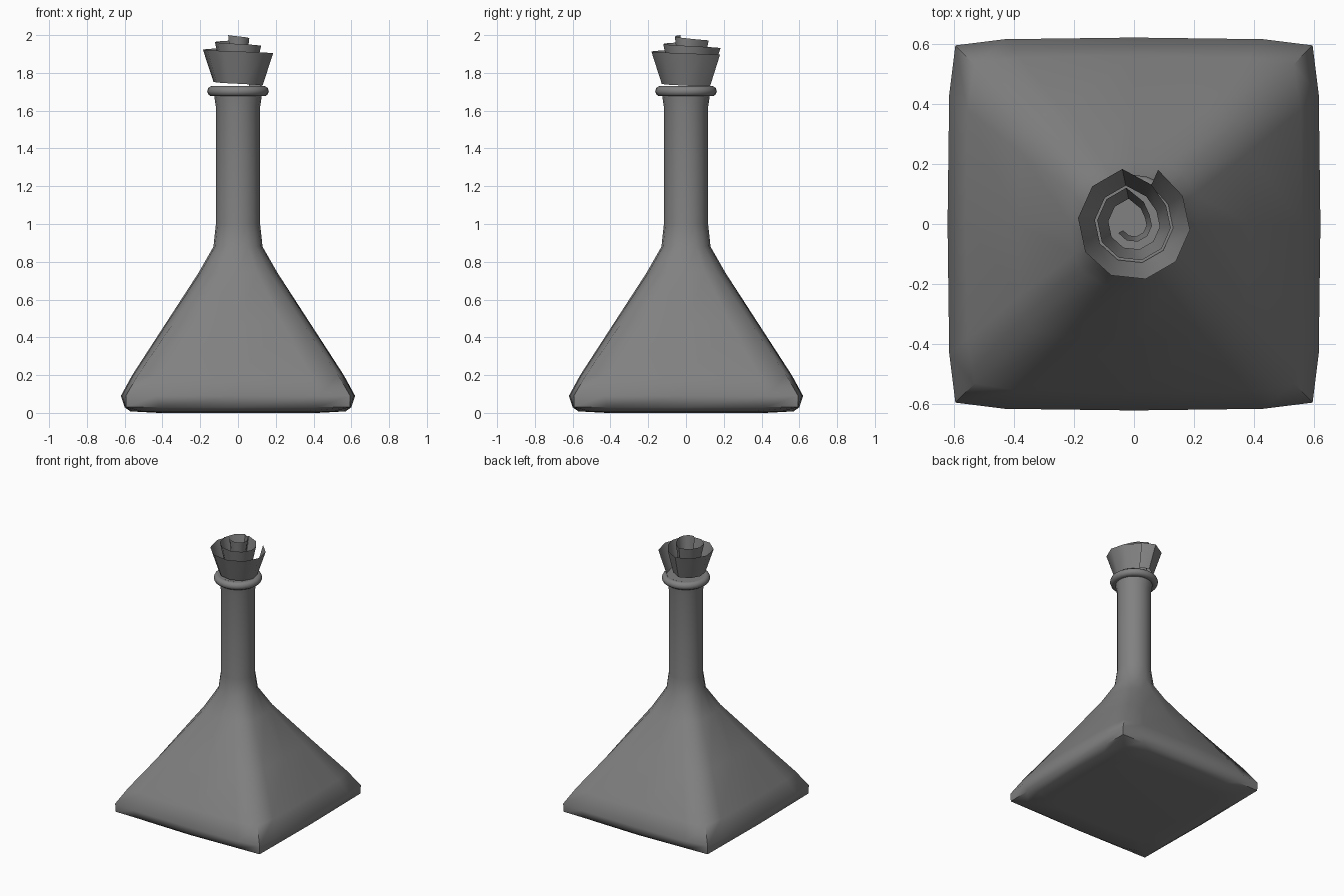
import bpy, bmesh, math

if "Cube" in bpy.data.objects:
    bpy.data.objects.remove(bpy.data.objects["Cube"], do_unlink=True)

grey = bpy.data.materials.new("grey_glass")
grey.use_nodes = True
grey.diffuse_color = (0.22, 0.22, 0.22, 1)
grey.node_tree.nodes["Principled BSDF"].inputs["Base Color"].default_value = grey.diffuse_color


def finish(bm, name, angle, recalc=True):
    if recalc:
        bmesh.ops.recalc_face_normals(bm, faces=bm.faces)
    mesh = bpy.data.meshes.new(name)
    bm.to_mesh(mesh)
    bm.free()
    mesh.materials.append(grey)
    obj = bpy.data.objects.new(name, mesh)
    bpy.context.collection.objects.link(obj)
    bpy.ops.object.select_all(action="DESELECT")
    obj.select_set(True)
    bpy.context.view_layer.objects.active = obj
    bpy.ops.object.shade_smooth_by_angle(angle=math.radians(angle))
    return obj


def loft(bm, rings, cap=True):
    for a, b in zip(rings, rings[1:]):
        n = len(a)
        for i in range(n):
            bm.faces.new((a[i], a[(i + 1) % n], b[(i + 1) % n], b[i]))
    if cap:
        bm.faces.new(rings[0][::-1])
        bm.faces.new(rings[-1])


# Bottle: square base that lofts into a round neck (height, half width, corner radius)
PROFILE = [(0.0, 0.42, 0.55), (0.008, 0.57, 0.72), (0.03, 0.6, 0.838), (0.09, 0.62, 0.84),
           (0.2, 0.56, 0.75), (0.47, 0.385, 0.49), (0.74, 0.21, 0.235), (0.88, 0.13, 0.135),
           (1.0, 0.117, 0.117), (1.62, 0.117, 0.117), (1.67, 0.125, 0.125), (1.73, 0.13, 0.13)]


def bottle_ring(bm, z, side, corner):
    square = min(1, (corner / side - 1) / 0.355)
    turn = math.radians(22.5 + 12.5 * square)
    between = side * (1 + 0.21 * square)
    ring = []
    for q in range(4):
        base = q * math.pi / 2
        for a, r in ((0, side), (turn, between), (math.pi / 4, corner),
                     (math.pi / 2 - turn, between)):
            ring.append(bm.verts.new((r * math.cos(base + a), r * math.sin(base + a), z)))
    return ring


bm = bmesh.new()
loft(bm, [bottle_ring(bm, *row) for row in PROFILE])
finish(bm, "bottle", 60)

# Rounded lip around the neck
bm = bmesh.new()
rings = []
for i in range(24):
    a = i * math.tau / 24
    ring = []
    for j in range(10):
        b = j * math.tau / 10
        r = 0.135 + 0.028 * math.cos(b)
        ring.append(bm.verts.new((r * math.cos(a), r * math.sin(a), 1.703 + 0.028 * math.sin(b))))
    rings.append(ring)
loft(bm, rings + rings[:1], cap=False)
finish(bm, "neck_lip", 60)

# Stopper: one flared ribbon wound inward in steps and rising as it goes
bm = bmesh.new()
STEPS = 26
pairs = []
for i in range(STEPS + 1):
    a = math.radians(66 - 36 * i)
    r = (0.187, 0.123, 0.06)[i // 10]
    if i == 0:
        r = 0.197
    elif i % 10 == 0:
        r += 0.02
    rise = 0.004 * i
    pairs.append([bm.verts.new((k * r * math.cos(a), k * r * math.sin(a), z + rise))
                  for k, z in ((0.7, 1.725), (1, 1.896))])
for (a, b), (c, d) in zip(pairs, pairs[1:]):
    bm.faces.new((c, a, b, d))
finish(bm, "spiral_stopper", 40, recalc=False)
